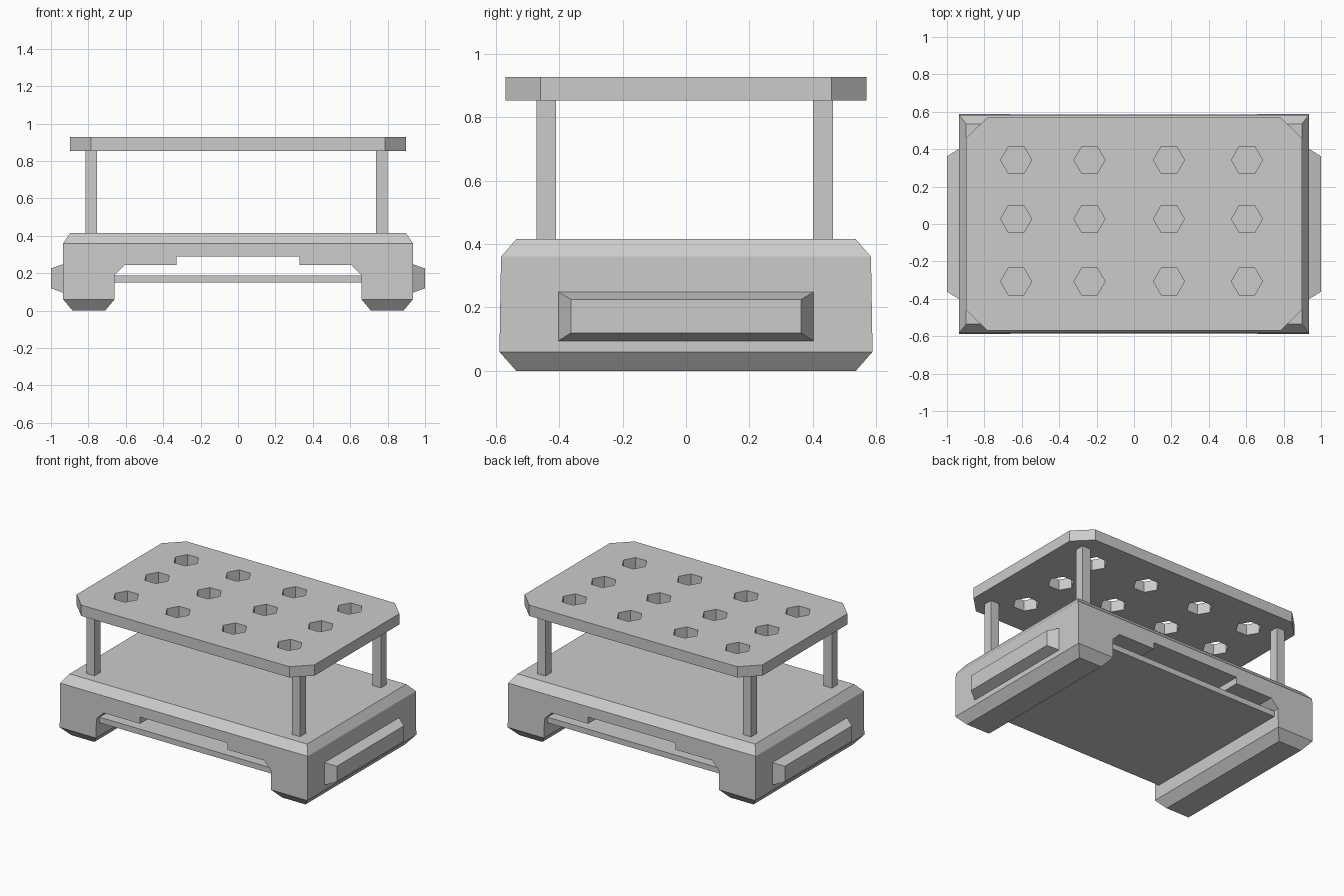
import bpy
import bmesh
from math import cos, sin, pi

if "Cube" in bpy.data.objects:
    bpy.data.objects.remove(bpy.data.objects["Cube"], do_unlink=True)

GREY = (0.6, 0.6, 0.6, 1)
grey = bpy.data.materials.new("light grey")
grey.use_nodes = True
grey.diffuse_color = GREY
grey.node_tree.nodes["Principled BSDF"].inputs["Base Color"].default_value = GREY


def loft(name, loops):
    """Solid through a list of matching point loops, capped at both ends."""
    bm = bmesh.new()
    rings = [[bm.verts.new(p) for p in loop] for loop in loops]
    count = len(rings[0])
    for low, high in zip(rings, rings[1:]):
        for i in range(count):
            j = (i + 1) % count
            bm.faces.new((low[i], low[j], high[j], high[i]))
    bm.faces.new(rings[0][::-1])
    bm.faces.new(rings[-1])
    bmesh.ops.recalc_face_normals(bm, faces=bm.faces[:])
    mesh = bpy.data.meshes.new(name)
    bm.to_mesh(mesh)
    bm.free()
    mesh.materials.append(grey)
    obj = bpy.data.objects.new(name, mesh)
    bpy.context.collection.objects.link(obj)
    return obj


def rect(hx, hy, z, cx=0, cy=0):
    return [(cx + sx * hx, cy + sy * hy, z)
            for sx, sy in ((-1, -1), (1, -1), (1, 1), (-1, 1))]


def cut(target, cutters):
    """Subtract the cutters from the target, then remove them."""
    for cutter in cutters:
        cutter.hide_render = True
        mod = target.modifiers.new("cut", "BOOLEAN")
        mod.operation = "DIFFERENCE"
        mod.solver = "EXACT"
        mod.object = cutter
    graph = bpy.context.evaluated_depsgraph_get()
    mesh = bpy.data.meshes.new_from_object(target.evaluated_get(graph))
    target.modifiers.clear()
    target.data = mesh
    for cutter in cutters:
        bpy.data.objects.remove(cutter, do_unlink=True)


# Base block with chamfered top and feet, opened by a stepped tunnel
base = loft("base", [rect(0.885, 0.535, 0), rect(0.935, 0.588, 0.06),
                     rect(0.935, 0.583, 0.36), rect(0.897, 0.535, 0.415)])
half = [(0.76, -0.06), (0.66, 0.06), (0.66, 0.19), (0.605, 0.245),
        (0.33, 0.245), (0.33, 0.29)]
outline = half + [(-x, z) for x, z in reversed(half)]
tunnel = loft("tunnel_cutter", [[(x, y, z) for x, z in outline] for y in (-1, 1)])
cut(base, [tunnel])

# Thin tray between the feet
loft("under_tray", [rect(0.66, 0.55, z) for z in (0.15, 0.188)])

# Bevelled side pads
for side, label in ((1, "left"), (-1, "right")):
    loops = []
    for x, hy, low, high in ((0.93, 0.405, 0.093, 0.25), (1.0, 0.362, 0.12, 0.225)):
        loops.append([(side * x, -hy, low), (side * x, hy, low),
                      (side * x, hy, high), (side * x, -hy, high)])
    loft(label + "_side_pad", loops)

# Four posts
for x, side in ((-0.785, "right"), (0.768, "left")):
    for y, end in ((-0.44, "front"), (0.432, "back")):
        loft(f"{end}_{side}_post", [rect(0.031, 0.031, z, x, y) for z in (0.41, 0.855)])

# Upper shelf with clipped corners and hexagonal holes
corner = [(0.898, 0.458), (0.786, 0.569)]
plan = (corner + [(-x, y) for x, y in reversed(corner)]
        + [(-x, -y) for x, y in corner] + [(x, -y) for x, y in reversed(corner)])
shelf = loft("shelf", [[(x, y, z) for x, y in plan] for z in (0.853, 0.927)])
holes = []
for cx in (-0.63, -0.238, 0.187, 0.604):
    for cy in (-0.307, 0.027, 0.342):
        hexagon = [(cx + 0.083 * cos(i * pi / 3), cy + 0.083 * sin(i * pi / 3))
                   for i in range(6)]
        holes.append(loft("hole_cutter", [[(x, y, z) for x, y in hexagon]
                                          for z in (0.8, 1.0)]))
cut(shelf, holes)
